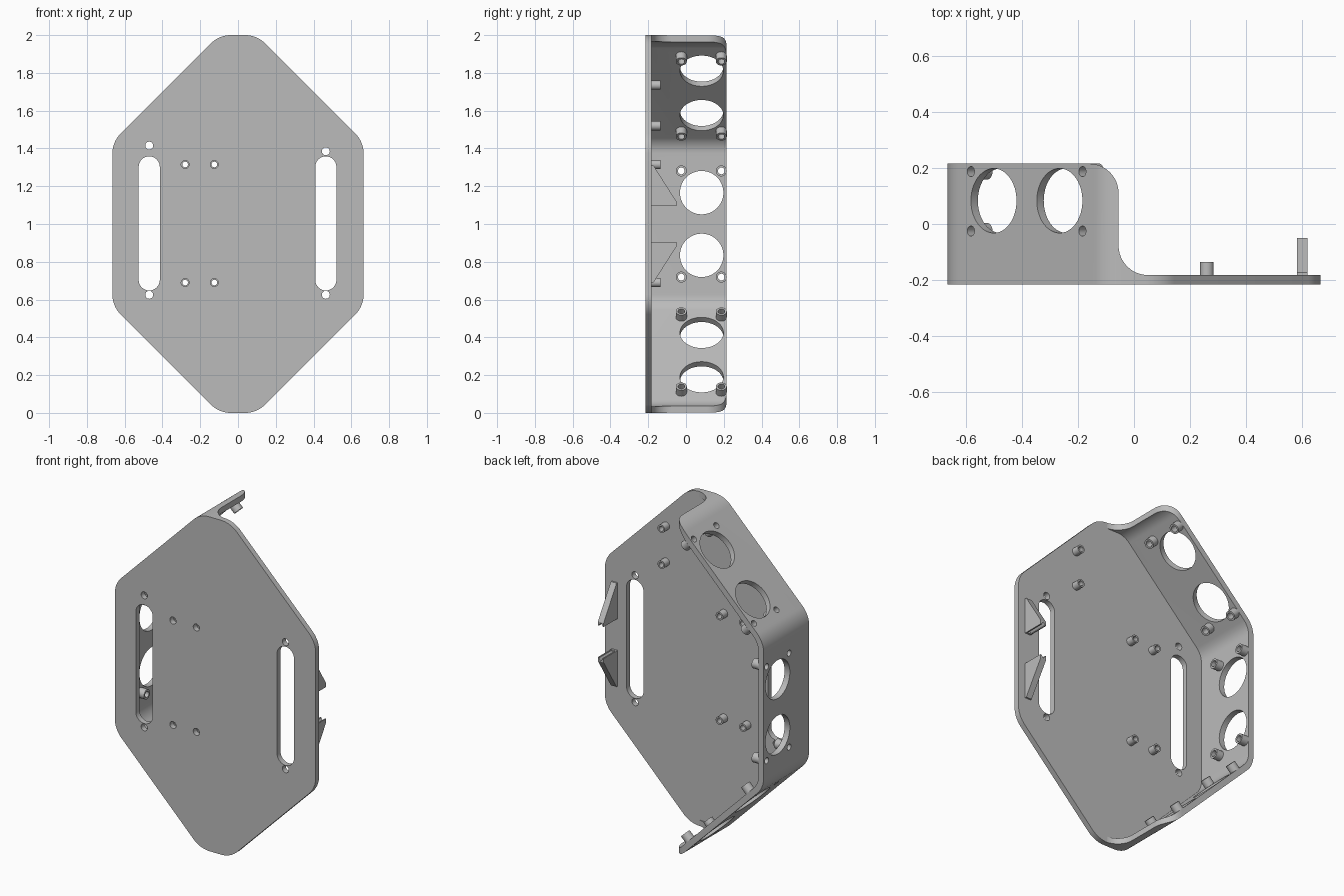
import bpy, bmesh, math
from mathutils import Vector

if "Cube" in bpy.data.objects:
    bpy.data.objects.remove(bpy.data.objects["Cube"], do_unlink=True)

grey = bpy.data.materials.new("plain_grey")
grey.use_nodes = True
grey.diffuse_color = (0.5, 0.5, 0.5, 1)
grey.node_tree.nodes["Principled BSDF"].inputs["Base Color"].default_value = (0.5, 0.5, 0.5, 1)

X, Y, Z = Vector((1, 0, 0)), Vector((0, 1, 0)), Vector((0, 0, 1))
BACK, FLOOR, FRONT, THICK = 0.215, -0.182, -0.215, 0.035
RADIUS = 0.15


def finish(bm, name):
    bmesh.ops.recalc_face_normals(bm, faces=bm.faces)
    mesh = bpy.data.meshes.new(name)
    bm.to_mesh(mesh)
    bm.free()
    mesh.materials.append(grey)
    obj = bpy.data.objects.new(name, mesh)
    bpy.context.collection.objects.link(obj)
    return obj


def add_prism(bm, points, low, high, origin=Vector(), u=X, v=Z, w=Y):
    """Extrude a flat outline in the u, v plane along w."""
    ends = [[bm.verts.new(origin + u * p[0] + v * p[1] + w * h) for p in points]
            for h in (low, high)]
    bm.faces.new(ends[0])
    bm.faces.new(ends[1][::-1])
    for i in range(len(points)):
        j = (i + 1) % len(points)
        bm.faces.new((ends[0][i], ends[0][j], ends[1][j], ends[1][i]))


def circle(cx, cy, r, n=32):
    return [(cx + r * math.cos(math.tau * i / n), cy + r * math.sin(math.tau * i / n))
            for i in range(n)]


def slot(cx, low, high, r, n=16):
    """Upright rounded slot."""
    arc = [math.pi * i / n for i in range(n + 1)]
    return ([(cx + r * math.cos(a), high - r + r * math.sin(a)) for a in arc]
            + [(cx - r * math.cos(a), low + r - r * math.sin(a)) for a in arc])


def rounded(corners, r, closed=True, n=10):
    """Replace corners of a path with arcs; open paths keep their ends."""
    out = []
    for i, c in enumerate(corners):
        c = Vector(c)
        if not closed and i in (0, len(corners) - 1):
            out.append(c)
            continue
        a = (Vector(corners[i - 1]) - c).normalized()
        b = (Vector(corners[(i + 1) % len(corners)]) - c).normalized()
        half = a.angle(b) / 2
        centre = c + (a + b).normalized() * (r / math.sin(half))
        start = c + a * (r / math.tan(half)) - centre
        end = c + b * (r / math.tan(half)) - centre
        sweep = math.pi - 2 * half
        for k in range(n + 1):
            t = k / n
            out.append(centre + (start * math.sin((1 - t) * sweep)
                                 + end * math.sin(t * sweep)) / math.sin(sweep))
    return out


def cut(obj, cutter_bm):
    cutter = finish(cutter_bm, "cutter")
    cutter.hide_render = True
    mod = obj.modifiers.new("cut", "BOOLEAN")
    mod.operation, mod.solver, mod.object = "DIFFERENCE", "EXACT", cutter
    bpy.context.view_layer.objects.active = obj
    bpy.ops.object.modifier_apply(modifier=mod.name)
    bpy.data.objects.remove(cutter, do_unlink=True)


def smooth(obj):
    bpy.ops.object.select_all(action="DESELECT")
    obj.select_set(True)
    bpy.context.view_layer.objects.active = obj
    bpy.ops.object.shade_smooth_by_angle(angle=math.radians(30))


def standoff(name, base, axis, length, outer=0.029, inner=0.018, n=24):
    """Hollow round post standing on base along axis."""
    side = axis.cross(Y if abs(axis.y) < 0.5 else X).normalized()
    other = axis.cross(side)
    bm = bmesh.new()
    rings = []
    for r, h in ((outer, 0), (outer, length), (inner, length), (inner, 0)):
        rings.append([bm.verts.new(base + side * x + other * y + axis * h)
                      for x, y in circle(0, 0, r, n)])
    for k in range(4):
        a, b = rings[k], rings[(k + 1) % 4]
        for i in range(n):
            j = (i + 1) % n
            bm.faces.new((a[i], a[j], b[j], b[i]))
    smooth(finish(bm, name))


# Front plate: rounded octagon with slots and screw holes
half_outline = [(0.1, 2), (0.665, 1.435), (0.665, 0.565), (0.1, 0)]
outline = half_outline + [(-x, z) for x, z in reversed(half_outline)]
bm = bmesh.new()
add_prism(bm, rounded(outline, RADIUS), FRONT, FLOOR)
plate = finish(bm, "front_plate")

post_holes = [(x, z) for x in (-0.28, -0.125) for z in (0.69, 1.315)]
screw_holes = [(-0.47, 1.415), (-0.47, 0.625), (0.465, 1.385), (0.465, 0.625)]
bm = bmesh.new()
for x in (-0.47, 0.465):
    add_prism(bm, slot(x, 0.648, 1.358, 0.056), -0.3, 0)
for x, z in post_holes + screw_holes:
    add_prism(bm, circle(x, z, 0.021, 24), -0.3, 0)
cut(plate, bm)
smooth(plate)

# Side wall: strip following the right half of the outline
k = THICK * math.tan(math.pi / 8)
outer = [(0.04, 2), (-0.1, 2), (-0.665, 1.435), (-0.665, 0.565), (-0.1, 0), (0.04, 0)]
inner = [(0.04, 2 - THICK), (-0.1 + k, 2 - THICK), (-0.665 + THICK, 1.435 - k)]
inner += [(x, 2 - z) for x, z in reversed(inner)]
bm = bmesh.new()
add_prism(bm, rounded(outer, RADIUS, False)
          + rounded(inner, RADIUS - THICK, False)[::-1], FLOOR, BACK)
wall = finish(bm, "side_wall")

# Swept ends of the wall
r = 0.105
quarter = [math.pi / 2 * i / 12 for i in range(13)]
profile = [(-0.16 + r * math.sin(a), BACK - r + r * math.cos(a)) for a in quarter]
profile += [(0.05 - r * math.cos(a), FLOOR + r - r * math.sin(a)) for a in quarter]
profile += [(0.3, FLOOR - 0.05), (0.3, 0.3), (-0.16, 0.3)]
bm = bmesh.new()
add_prism(bm, profile, -0.5, 2.5, u=X, v=Y, w=Z)
cut(wall, bm)

# Round windows and screw holes on the three wall panels, with inner posts
s = math.sqrt(0.5)
panels = [("upper", Vector((-0.3825, 0, 1.7175)), Vector((-s, 0, s))),
          ("middle", Vector((-0.665, 0, 1)), Vector((-1, 0, 0))),
          ("lower", Vector((-0.3825, 0, 0.2825)), Vector((-s, 0, -s)))]
bm = bmesh.new()
for name, centre, out in panels:
    along = Y.cross(out)
    for side in (-1, 1):
        add_prism(bm, circle(side * 0.166, 0.083, 0.115, 48), -0.06, 0.03,
                  centre, along, Y, out)
        for y in (-0.025, 0.187):
            add_prism(bm, circle(side * 0.281, y, 0.018, 24), -0.06, 0.03,
                      centre, along, Y, out)
            base = centre + along * side * 0.281 + Y * y - out * THICK
            standoff(name + "_wall_post", base, -out, 0.045)
cut(wall, bm)
smooth(wall)

# Posts on the back of the plate
for x, z in post_holes + [(0.26, 1.735), (0.26, 1.52)]:
    standoff("plate_post", Vector((x, FLOOR, z)), Y, 0.046, 0.024, 0.015)

# Pair of wedge brackets with a groove in the facing sides
for name, flip in (("upper_bracket", 1), ("lower_bracket", -1)):
    wedge = [(FLOOR, 0.095), (-0.05, 0.095), (-0.05, 0.118), (-0.172, 0.31), (FLOOR, 0.31)]
    bm = bmesh.new()
    add_prism(bm, wedge, 0.58, 0.618, Z, Y, Z * flip, X)
    bracket = finish(bm, name)
    bm = bmesh.new()
    add_prism(bm, [(-0.012, 0.08), (0.012, 0.08), (0.012, 0.098), (0, 0.115), (-0.012, 0.098)],
              -0.17, 0, Z + X * 0.599, X, Z * flip, Y)
    cut(bracket, bm)
